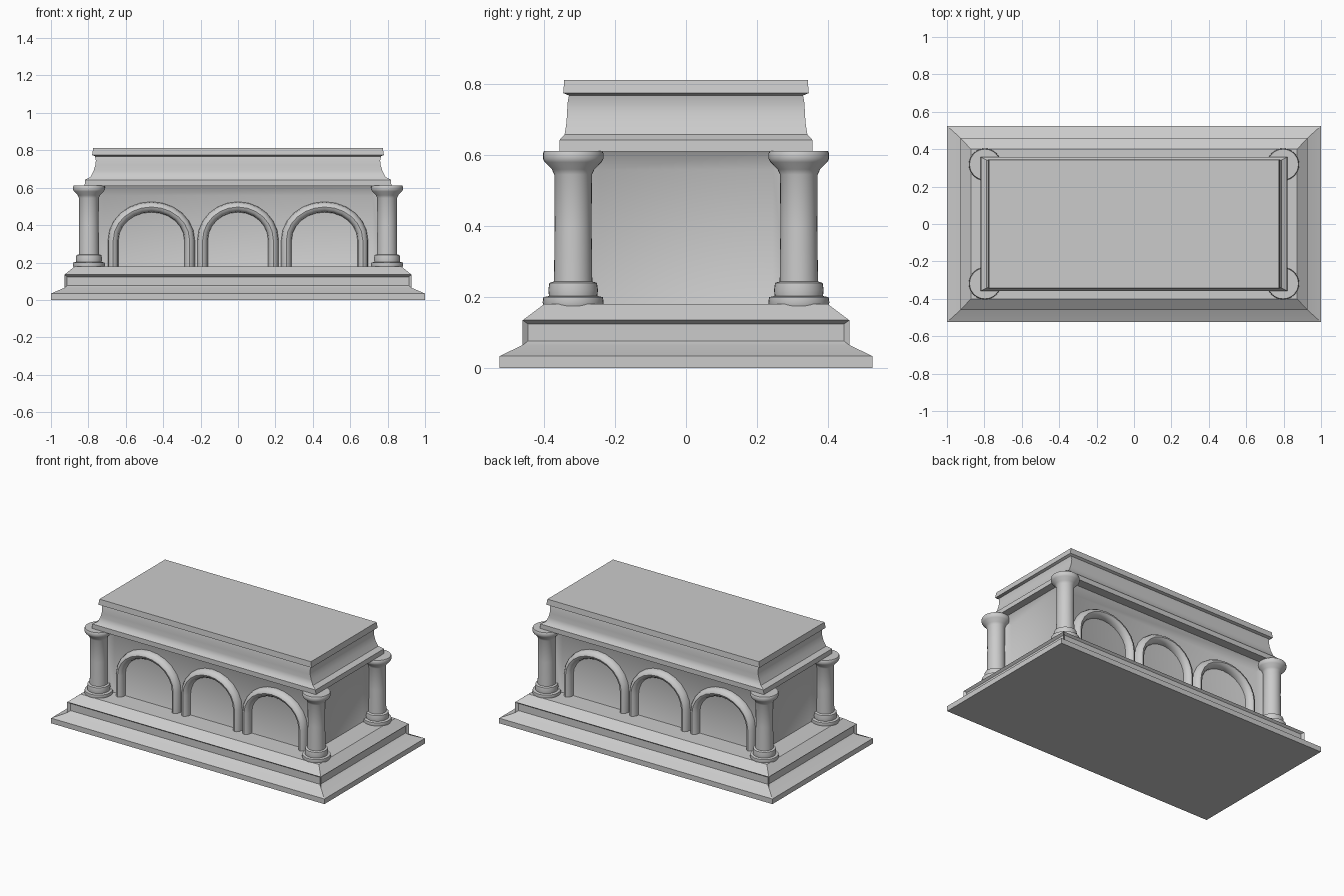
import bpy, bmesh, math

if "Cube" in bpy.data.objects:
    bpy.data.objects.remove(bpy.data.objects["Cube"], do_unlink=True)

GREY = (0.6, 0.6, 0.6, 1)
stone = bpy.data.materials.new("grey stone")
stone.use_nodes = True
stone.diffuse_color = GREY
stone.node_tree.nodes["Principled BSDF"].inputs["Base Color"].default_value = GREY


def finish(bm, name, angle=35):
    bmesh.ops.recalc_face_normals(bm, faces=bm.faces)
    mesh = bpy.data.meshes.new(name)
    bm.to_mesh(mesh)
    bm.free()
    obj = bpy.data.objects.new(name, mesh)
    bpy.context.collection.objects.link(obj)
    mesh.materials.append(stone)
    bpy.ops.object.select_all(action="DESELECT")
    obj.select_set(True)
    bpy.context.view_layer.objects.active = obj
    bpy.ops.object.shade_smooth_by_angle(angle=math.radians(angle))
    return obj


def loft(rings, closed_path=False):
    """Skin rings of points and cap both ends; returns the mesh and bands."""
    bm = bmesh.new()
    loops = [[bm.verts.new(p) for p in ring] for ring in rings]
    bands = []
    for a, b in zip(loops, loops[1:]):
        n = len(a)
        bands.append([bm.faces.new((a[i], a[(i + 1) % n], b[(i + 1) % n], b[i]))
                      for i in range(n)])
    bm.faces.new(loops[0])
    bm.faces.new(loops[-1])
    bmesh.ops.recalc_face_normals(bm, faces=bm.faces)
    return bm, bands


def rect(x, y, z):
    return [(-x, -y, z), (x, -y, z), (x, y, z), (-x, y, z)]


def circle(cx, cy, r, z, n=32):
    return [(cx + r * math.cos(math.tau * i / n),
             cy + r * math.sin(math.tau * i / n), z) for i in range(n)]


# Stepped base with a sunken panel on each side
profile = [(1, .525, 0), (1, .525, .034), (.928, .46, .065),
           (.928, .46, .135), (.872, .4, .18)]
bm, bands = loft([rect(*p) for p in profile])
bmesh.ops.inset_individual(bm, faces=bands[2], thickness=.016, depth=-.015)
finish(bm, "stepped_base", 20)

# Chest body with a recessed panel on each side
bm, bands = loft([rect(.775, .3, .1), rect(.775, .3, .615)])
bmesh.ops.inset_individual(bm, faces=bands[0], thickness=.08, depth=-.035)
finish(bm, "chest_body")

# Moulded lid
profile = [(.82, .357, .61), (.818, .357, .642), (.788, .342, .658),
           (.772, .337, .69), (.763, .335, .72), (.76, .334, .745),
           (.765, .33, .768), (.78, .346, .775), (.774, .343, .812)]
bm, bands = loft([rect(*p) for p in profile])
finish(bm, "moulded_lid")

# Corner columns
profile = [(.083, .175), (.086, .185), (.084, .2), (.068, .203), (.07, .22),
           (.067, .24), (.054, .244), (.052, .4), (.053, .545), (.06, .56),
           (.08, .58), (.085, .59), (.085, .605), (.082, .612)]
for side, sx in (("left", 1), ("right", -1)):
    for end, sy in (("front", -1), ("back", 1)):
        bm, bands = loft([circle(.797 * sx, .318 * sy, r, z) for r, z in profile])
        finish(bm, f"{end}_{side}_column")


# Rounded arch mouldings on the long sides
def arch(name, cx, half, sy, steps=12, sides=12):
    tube, depth, spring, foot = .028, .042, .32, .17
    rx, rz = half - tube, .525 - tube - spring
    path = [(cx - rx, foot, -1, 0)]
    for i in range(steps + 1):
        a = math.pi * (1 - i / steps)
        path.append((cx + rx * math.cos(a), spring + rz * math.sin(a),
                     math.cos(a), math.sin(a)))
    path.append((cx + rx, foot, 1, 0))
    rings = []
    for x, z, nx, nz in path:
        ring = []
        for k in range(sides):
            t = math.tau * k / sides
            w = tube * math.cos(t)
            ring.append((x + nx * w, sy * (.265 + depth * math.sin(t)), z + nz * w))
        rings.append(ring)
    bm, bands = loft(rings)
    finish(bm, name, 40)


for end, sy in (("front", -1), ("back", 1)):
    for label, cx, half in (("right", -.463, .232), ("middle", 0, .217),
                            ("left", .463, .232)):
        arch(f"{end}_{label}_arch", cx, half, sy)
